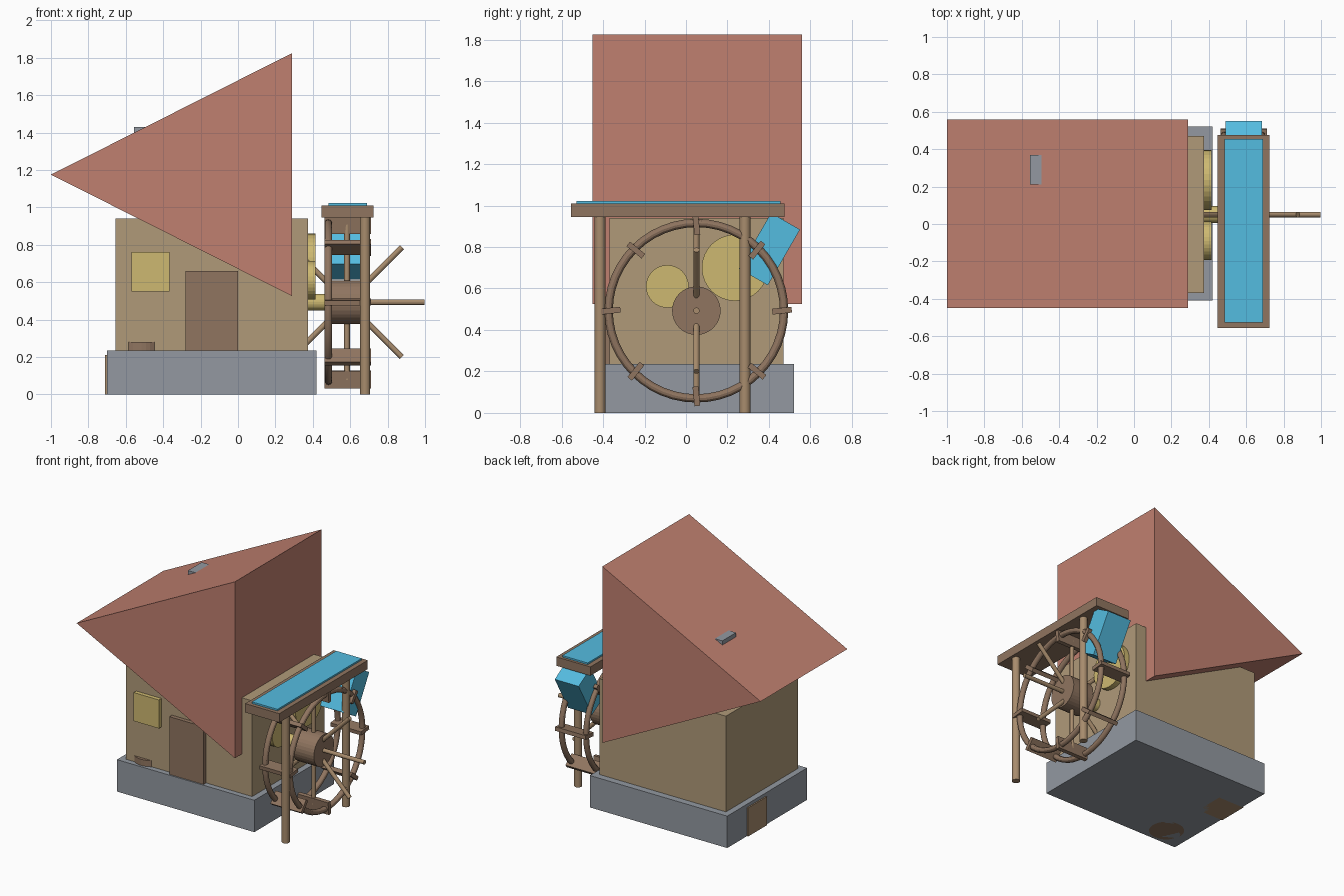
import bpy, bmesh, math
from mathutils import Matrix, Vector

if "Cube" in bpy.data.objects:
    bpy.data.objects.remove(bpy.data.objects["Cube"])


def material(name, rgb):
    # sRGB bytes to linear diffuse colour
    lin = [((c / 255 + 0.055) / 1.055) ** 2.4 for c in rgb]
    m = bpy.data.materials.new(name)
    m.diffuse_color = (*lin, 1)
    m.use_nodes = True
    m.node_tree.nodes["Principled BSDF"].inputs["Base Color"].default_value = m.diffuse_color
    return m


ROOF = material("red_tile", (192, 128, 112))
WALL = material("tan_plaster", (176, 154, 121))
STONE = material("grey_stone", (147, 153, 161))
WOOD = material("brown_wood", (144, 117, 96))
TIMBER = material("light_timber", (168, 140, 109))
GOLD = material("yellow_brass", (206, 185, 113))
WATER = material("blue_water", (84, 188, 224))


def finish(name, bm, mat):
    bmesh.ops.recalc_face_normals(bm, faces=bm.faces)
    me = bpy.data.meshes.new(name)
    bm.to_mesh(me)
    bm.free()
    me.materials.append(mat)
    ob = bpy.data.objects.new(name, me)
    bpy.context.collection.objects.link(ob)
    return ob


def box(name, x, y, z, mat, rot_x=0.0):
    # x, y, z are (min, max) ranges; rot_x turns the box about its centre
    bm = bmesh.new()
    size = [r[1] - r[0] for r in (x, y, z)]
    mid = Vector([(r[0] + r[1]) / 2 for r in (x, y, z)])
    bmesh.ops.create_cube(bm, size=1, matrix=Matrix.Translation(mid)
                          @ Matrix.Rotation(rot_x, 4, 'X') @ Matrix.Diagonal((*size, 1)))
    return finish(name, bm, mat)


def rod(name, a, b, radius, mat, sides=32):
    # cylinder between two points
    a, b = Vector(a), Vector(b)
    turn = (b - a).to_track_quat('Z', 'Y').to_matrix().to_4x4()
    bm = bmesh.new()
    bmesh.ops.create_cone(bm, cap_ends=True, segments=sides, radius1=radius, radius2=radius,
                          depth=(b - a).length, matrix=Matrix.Translation((a + b) / 2) @ turn)
    return finish(name, bm, mat)


# House body
box("stone_base", (-0.70, 0.42), (-0.41, 0.52), (0, 0.235), STONE)
box("house_walls", (-0.655, 0.375), (-0.37, 0.47), (0.235, 0.94), WALL)
box("door", (-0.28, 0.0), (-0.40, -0.36), (0.235, 0.66), WOOD)
box("window", (-0.57, -0.365), (-0.40, -0.36), (0.55, 0.76), GOLD)
box("chimney", (-0.555, -0.395), (0.21, 0.37), (1.22, 1.43), STONE)
box("crate", (-0.71, -0.50), (0.07, 0.29), (0, 0.21), TIMBER)
rod("barrel", (-0.515, -0.275, 0), (-0.515, -0.275, 0.28), 0.118, WOOD)

# Roof: a triangle extruded from front to back
bm = bmesh.new()
face = bm.faces.new([bm.verts.new((x, -0.45, z))
                     for x, z in ((-1, 1.175), (0.29, 0.525), (0.29, 1.825))])
ext = bmesh.ops.extrude_face_region(bm, geom=[face])["geom"]
bmesh.ops.translate(bm, vec=(0, 1.01, 0), verts=[v for v in ext if isinstance(v, bmesh.types.BMVert)])
finish("roof", bm, ROOF)

# Gears on the side wall and the drive shaft
WY, WZ, WX = 0.05, 0.493, 0.583
rod("large_gear", (0.37, 0.236, 0.70), (0.415, 0.236, 0.70), 0.16, GOLD)
rod("small_gear", (0.37, -0.09, 0.61), (0.415, -0.09, 0.61), 0.103, GOLD)
rod("drive_shaft", (0.36, WY, WZ), (0.50, WY, WZ), 0.045, GOLD)

# Water wheel hub
rod("wheel_hub", (0.495, WY, WZ), (0.665, WY, WZ), 0.117, WOOD)

# Wheel rims
for side in (-1, 1):
    bpy.ops.mesh.primitive_torus_add(major_segments=48, minor_segments=12, major_radius=0.423,
                                     minor_radius=0.02, location=(WX + 0.1 * side, WY, WZ),
                                     rotation=(0, math.pi / 2, 0))
    rim = bpy.context.object
    rim.name = "wheel_rim"
    rim.data.materials.append(WOOD)
    bpy.ops.object.shade_smooth_by_angle()

for i in range(8):
    a = i * math.pi / 4
    # Spokes fan out across the axle
    rod("spoke", (WX, WY, WZ),
        (WX + 0.415 * math.cos(a), WY, WZ + 0.415 * math.sin(a)), 0.015, TIMBER, 16)
    # Paddles sit radially between the rims
    cy, cz = WY + 0.413 * math.cos(a), WZ + 0.413 * math.sin(a)
    box("paddle", (0.462, 0.712), (cy - 0.047, cy + 0.047), (cz - 0.014, cz + 0.014),
        WOOD, a + math.radians(6))

# Water trough on two posts, with a spout at the back
for y in (-0.415, 0.285):
    rod("trough_post", (0.68, y, 0), (0.68, y, 0.95), 0.027, TIMBER)
box("trough", (0.447, 0.725), (-0.555, 0.475), (0.945, 1.01), WOOD)
box("trough_water", (0.483, 0.69), (-0.527, 0.455), (1.0, 1.022), WATER)
box("water_spout", (0.49, 0.685), (0.322, 0.483), (0.635, 0.945), WATER, math.radians(-30))
